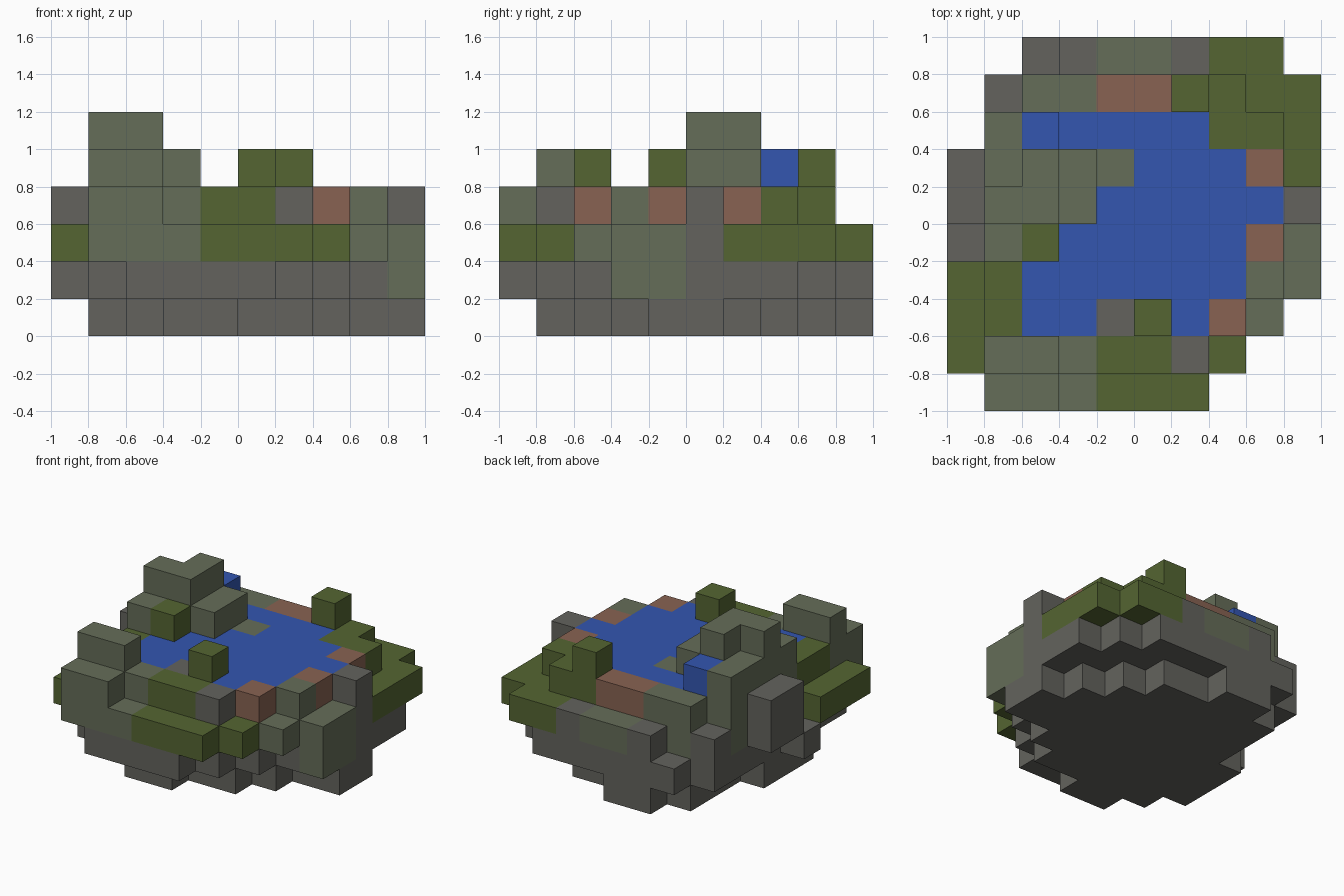
import bpy
import bmesh
from mathutils import Vector

cube = bpy.data.objects.get("Cube")
if cube:
    bpy.data.objects.remove(cube, do_unlink=True)

CELL = 0.2
SIZE = 10


def make_material(name, rgb):
    mat = bpy.data.materials.new(name)
    mat.use_nodes = True
    mat.diffuse_color = (*rgb, 1)
    mat.node_tree.nodes["Principled BSDF"].inputs["Base Color"].default_value = (*rgb, 1)
    return mat


# Terrain key: part name and material
PARTS = {
    "D": ("bare_rock", make_material("dark stone", (0.125, 0.124, 0.11))),
    "M": ("mossy_rock", make_material("mossy stone", (0.13, 0.153, 0.098))),
    "G": ("grass_bank", make_material("grass green", (0.089, 0.13, 0.032))),
    "R": ("clay_shore", make_material("red clay", (0.246, 0.124, 0.084))),
    "B": ("pond_water", make_material("water blue", (0.033, 0.093, 0.434))),
}

# Ground cover plan, back row first
COVER = [
    "...DMMDGG.",
    ".DMMRRGGGG",
    ".MBBBBBGGG",
    "DMMMMBBBRG",
    "DMMMBBBBBD",
    ".MGBBBBBRM",
    "GGBBBBBBMM",
    "GGBBDGBRM.",
    "GMMMGGDG..",
    ".MMMGGG...",
]

# Height plan: l = low ledge, n = pond level, h = raised, t = tower
HEIGHT = [
    "...llllll.",
    ".lnnnnhnll",
    ".hhnnnnnnl",
    "nhthnnnnnl",
    "ntthnnnnnn",
    ".hhnnnnnnl",
    "lnnnnnnnnl",
    "lnnnnhnnl.",
    "lhhnnnnl..",
    ".nnllll...",
]
TOP = {"l": 3, "n": 4, "h": 5, "t": 6}

# Rock underside plans
UPPER_BASE = [
    "..######..",
    ".########.",
    ".#########",
    ".#########",
    ".#########",
    "##########",
    ".#########",
    ".#######..",
    ".######...",
    "..####....",
]
LOWER_BASE = [
    "...##.....",
    "..#####...",
    "..######..",
    "..#######.",
    ".#########",
    ".#########",
    ".#######..",
    "..#####...",
    "...##.....",
    "..........",
]

# Fill the block grid
blocks = {}
for row in range(SIZE):
    j = SIZE - 1 - row
    for i in range(SIZE):
        if LOWER_BASE[row][i] == "#":
            blocks[i, j, 0] = "D"
        if UPPER_BASE[row][i] == "#":
            blocks[i, j, 1] = "D"
        cover = COVER[row][i]
        if cover in PARTS:
            for k in range(2, TOP[HEIGHT[row][i]]):
                blocks[i, j, k] = cover
# Mossy outcrop reaching down the right side
for j in (3, 4):
    blocks[9, j, 1] = "M"


def block_face(bm, verts, cell, axis, sign):
    """Add one outward face of a grid block, sharing corner vertices."""
    u, v = (axis + 1) % 3, (axis + 2) % 3
    loop = [(0, 0), (1, 0), (1, 1), (0, 1)]
    if sign < 0:
        loop.reverse()
    corners = []
    for du, dv in loop:
        p = list(cell)
        p[axis] += sign > 0
        p[u] += du
        p[v] += dv
        p = tuple(p)
        if p not in verts:
            half = SIZE / 2
            verts[p] = bm.verts.new(Vector((p[0] - half, p[1] - half, p[2])) * CELL)
        corners.append(verts[p])
    bm.faces.new(corners)


# Build one object per ground type from its exposed block faces
for key, (name, mat) in PARTS.items():
    bm = bmesh.new()
    verts = {}
    for cell, kind in blocks.items():
        if kind != key:
            continue
        for axis in range(3):
            for sign in (-1, 1):
                near = list(cell)
                near[axis] += sign
                if tuple(near) not in blocks:
                    block_face(bm, verts, cell, axis, sign)
    # Merge coplanar squares into clean flat faces
    bmesh.ops.dissolve_limit(bm, angle_limit=0.01, verts=bm.verts[:], edges=bm.edges[:])
    mesh = bpy.data.meshes.new(name)
    bm.to_mesh(mesh)
    bm.free()
    mesh.materials.append(mat)
    bpy.context.collection.objects.link(bpy.data.objects.new(name, mesh))
